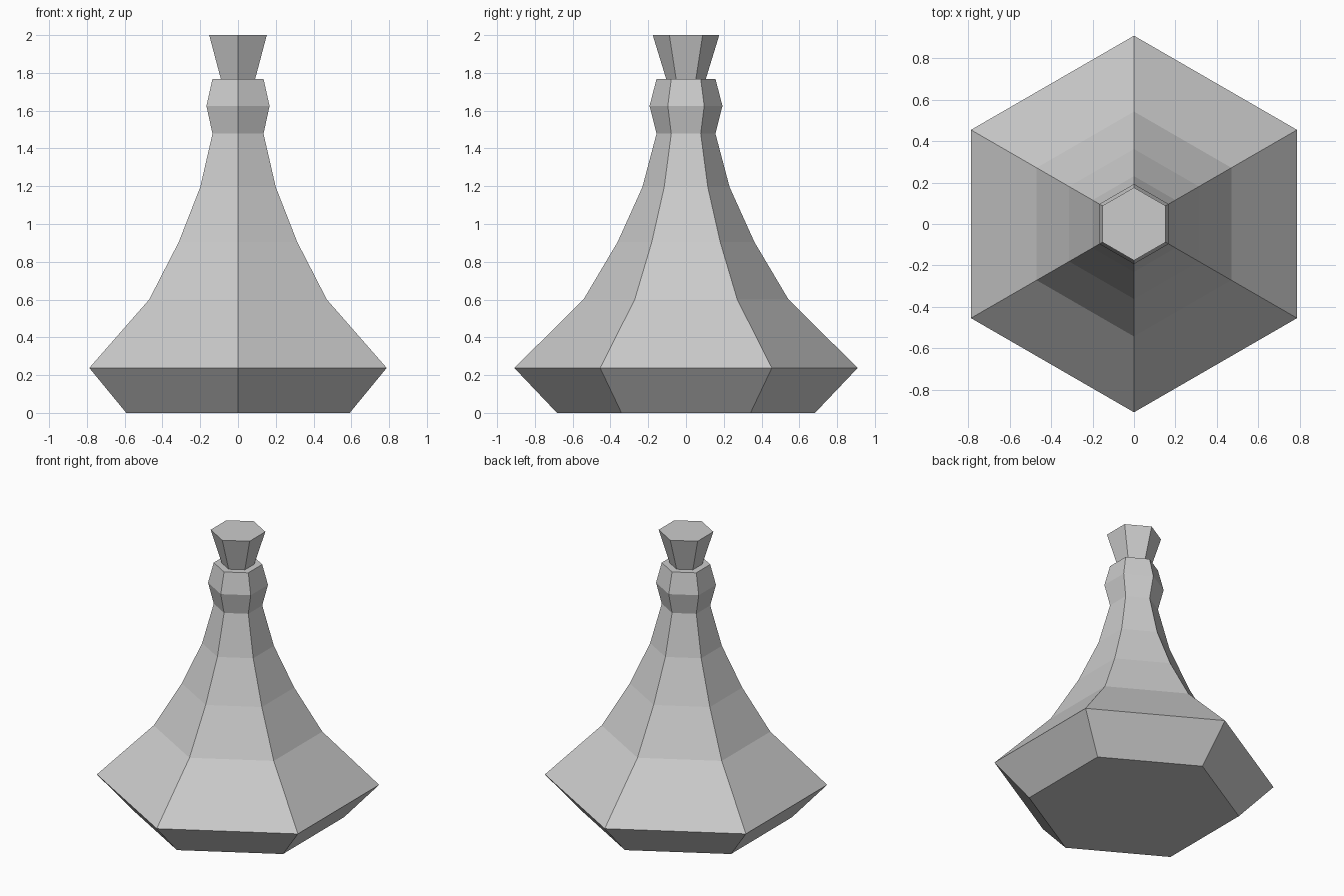
import bpy
import bmesh
from math import cos, sin, pi

cube = bpy.data.objects.get("Cube")
if cube:
    bpy.data.objects.remove(cube, do_unlink=True)

SIDES = 6


def make_material(name, rgb):
    mat = bpy.data.materials.new(name)
    mat.use_nodes = True
    color = (*rgb, 1.0)
    mat.diffuse_color = color
    mat.node_tree.nodes["Principled BSDF"].inputs["Base Color"].default_value = color
    return mat


def lathe(name, profile, mat):
    """Six-sided closed solid from (corner radius, height) pairs, corners on the y axis."""
    bm = bmesh.new()
    rings = []
    for r, z in profile:
        angles = [pi / 2 + 2 * pi * i / SIDES for i in range(SIDES)]
        rings.append([bm.verts.new((r * cos(a), r * sin(a), z)) for a in angles])
    for low, high in zip(rings, rings[1:]):
        for i in range(SIDES):
            j = (i + 1) % SIDES
            bm.faces.new((low[i], low[j], high[j], high[i]))
    bm.faces.new(rings[0][::-1])
    bm.faces.new(rings[-1])
    mesh = bpy.data.meshes.new(name)
    bm.to_mesh(mesh)
    bm.free()
    mesh.materials.append(mat)
    obj = bpy.data.objects.new(name, mesh)
    bpy.context.collection.objects.link(obj)
    return obj


grey = make_material("light grey", (0.6, 0.6, 0.6))

# Flask: flared base, concave shoulder, narrow neck and bulged lip
lathe("flask_body", [
    (0.683, 0.0), (0.909, 0.238), (0.543, 0.60), (0.362, 0.905), (0.231, 1.195),
    (0.156, 1.478), (0.193, 1.625), (0.156, 1.768),
], grey)

# Stopper: tapered plug seated in the lip
lathe("stopper", [(0.104, 1.765), (0.176, 2.0)], grey)
